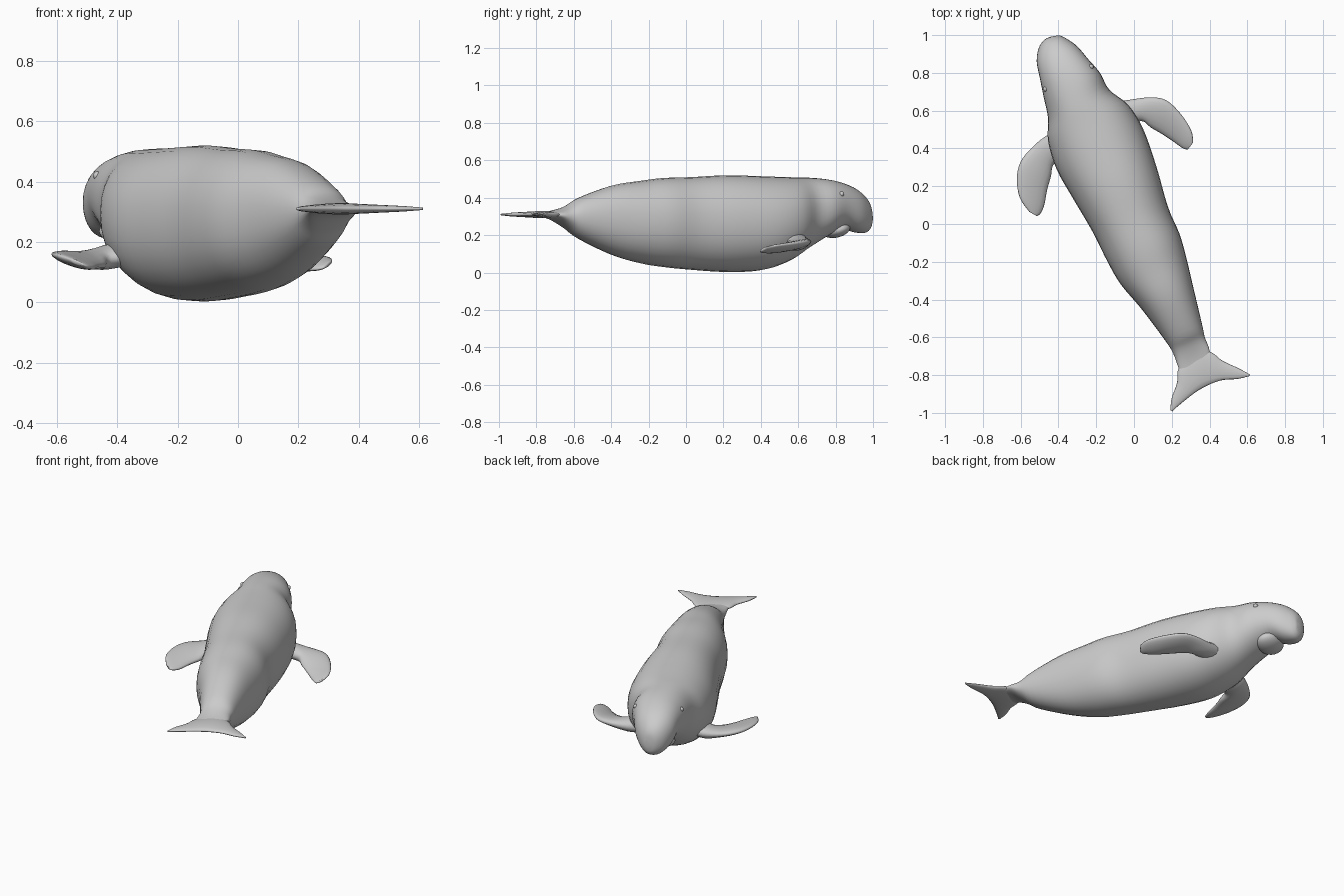
import bpy, bmesh, math
from mathutils import Vector, Matrix

skin = bpy.data.materials.new("grey skin")
skin.diffuse_color = (0.6, 0.6, 0.6, 1)


def finish(name, bm):
    bmesh.ops.recalc_face_normals(bm, faces=bm.faces)
    me = bpy.data.meshes.new(name)
    bm.to_mesh(me)
    bm.free()
    me.shade_smooth()
    me.materials.append(skin)
    ob = bpy.data.objects.new(name, me)
    bpy.context.collection.objects.link(ob)
    return ob


def spline(a, b, c, d, t):
    return 0.5 * (2 * b + (c - a) * t + (2 * a - 5 * b + 4 * c - d) * t * t
                  + (3 * b - a - 3 * c + d) * t ** 3)


def loft(name, sections, sides=32, steps=4, power=1.0):
    """Each section: left x, y, right x, y, left z, right z, half height."""
    s = [Vector(q) for q in sections]
    s = [s[0]] + s + [s[-1]]
    dense = [spline(*s[i:i + 4], k / steps) for i in range(len(s) - 3) for k in range(steps)]
    dense.append(s[-1])
    bm = bmesh.new()
    rings = []
    for lx, ly, rx, ry, lz, rz, h in dense:
        left, right = Vector((lx, ly, lz)), Vector((rx, ry, rz))
        mid, half = (left + right) / 2, (right - left) / 2
        ring = []
        for k in range(sides):
            a = math.tau * k / sides
            c, n = math.cos(a), math.sin(a)
            c = math.copysign(abs(c) ** power, c)
            n = math.copysign(abs(n) ** power, n)
            ring.append(bm.verts.new(mid + half * c + Vector((0, 0, h * n))))
        rings.append(ring)
    for a, b in zip(rings, rings[1:]):
        for k in range(sides):
            j = (k + 1) % sides
            bm.faces.new((a[k], a[j], b[j], b[k]))
    bm.faces.new(rings[0])
    bm.faces.new(rings[-1])
    return finish(name, bm)


def ellipsoid(name, centre, size, turn=0.0, tilt=0.0):
    bm = bmesh.new()
    m = (Matrix.Translation(centre) @ Matrix.Rotation(turn, 4, 'Z')
         @ Matrix.Rotation(tilt, 4, 'X') @ Matrix.Diagonal((*size, 1)))
    bmesh.ops.create_uvsphere(bm, u_segments=24, v_segments=14, radius=1, matrix=m)
    return finish(name, bm)


# body and head: left x, y, right x, y, top, bottom
body = [
    (0.26, -0.83, 0.40, -0.77, 0.32, 0.30),
    (0.235, -0.76, 0.40, -0.67, 0.33, 0.285),
    (0.205, -0.68, 0.375, -0.60, 0.355, 0.235),
    (0.16, -0.61, 0.36, -0.53, 0.40, 0.18),
    (0.04, -0.45, 0.315, -0.34, 0.465, 0.095),
    (-0.07, -0.32, 0.275, -0.17, 0.49, 0.05),
    (-0.14, -0.20, 0.24, -0.05, 0.505, 0.03),
    (-0.22, -0.04, 0.18, 0.09, 0.51, 0.015),
    (-0.32, 0.13, 0.12, 0.30, 0.52, 0.003),
    (-0.41, 0.29, 0.05, 0.50, 0.515, 0.012),
    (-0.455, 0.44, -0.03, 0.63, 0.51, 0.06),
    (-0.455, 0.56, -0.13, 0.71, 0.508, 0.125),
    (-0.48, 0.68, -0.18, 0.80, 0.50, 0.19),
    (-0.50, 0.78, -0.24, 0.87, 0.482, 0.235),
    (-0.515, 0.86, -0.30, 0.94, 0.45, 0.215),
    (-0.505, 0.93, -0.355, 0.98, 0.405, 0.212),
    (-0.475, 0.975, -0.385, 0.995, 0.36, 0.235),
    (-0.44, 0.992, -0.40, 0.999, 0.31, 0.27),
]
loft("body", [(a, b, c, d, (t + u) / 2, (t + u) / 2, (t - u) / 2)
              for a, b, c, d, t, u in body], power=0.92)

# tail fluke, swept from tip to tip
fluke = [
    (0.614, -0.797, 0.612, -0.805, 0.004), (0.55, -0.762, 0.55, -0.82, 0.009),
    (0.47, -0.725, 0.47, -0.826, 0.013), (0.41, -0.68, 0.41, -0.845, 0.016),
    (0.32, -0.66, 0.36, -0.87, 0.019), (0.238, -0.76, 0.32, -0.895, 0.016),
    (0.228, -0.84, 0.275, -0.93, 0.013), (0.20, -0.92, 0.232, -0.965, 0.009),
    (0.192, -0.985, 0.202, -0.992, 0.004),
]
loft("tail_fluke", [(a, b, c, d, 0.31, 0.31, h) for a, b, c, d, h in fluke], sides=16)

# flippers: leading edge, trailing edge, leading z, trailing z, half thickness
loft("right_flipper", [
    (-0.14, 0.64, -0.05, 0.52, 0.18, 0.17, 0.05),
    (-0.04, 0.655, 0.04, 0.545, 0.165, 0.15, 0.04),
    (0.08, 0.67, 0.09, 0.51, 0.165, 0.135, 0.028),
    (0.17, 0.655, 0.15, 0.475, 0.165, 0.12, 0.024),
    (0.25, 0.58, 0.21, 0.435, 0.155, 0.11, 0.02),
    (0.305, 0.49, 0.26, 0.40, 0.145, 0.11, 0.014),
    (0.312, 0.43, 0.285, 0.395, 0.135, 0.115, 0.007)], sides=16)
loft("left_flipper", [
    (-0.36, 0.50, -0.32, 0.32, 0.18, 0.17, 0.05),
    (-0.45, 0.475, -0.42, 0.32, 0.16, 0.14, 0.04),
    (-0.535, 0.41, -0.44, 0.25, 0.155, 0.125, 0.028),
    (-0.60, 0.33, -0.46, 0.18, 0.16, 0.12, 0.024),
    (-0.62, 0.24, -0.475, 0.10, 0.16, 0.115, 0.02),
    (-0.605, 0.14, -0.495, 0.055, 0.155, 0.118, 0.014),
    (-0.555, 0.065, -0.515, 0.042, 0.14, 0.125, 0.007)], sides=16)

# lower jaw under the muzzle
ellipsoid("lower_jaw", (-0.365, 0.80, 0.232), (0.10, 0.075, 0.045), 0.42, 0.25)

# eyes
ellipsoid("right_eye", (-0.228, 0.832, 0.42), (0.014, 0.014, 0.014))
ellipsoid("left_eye", (-0.467, 0.715, 0.42), (0.014, 0.014, 0.014))
